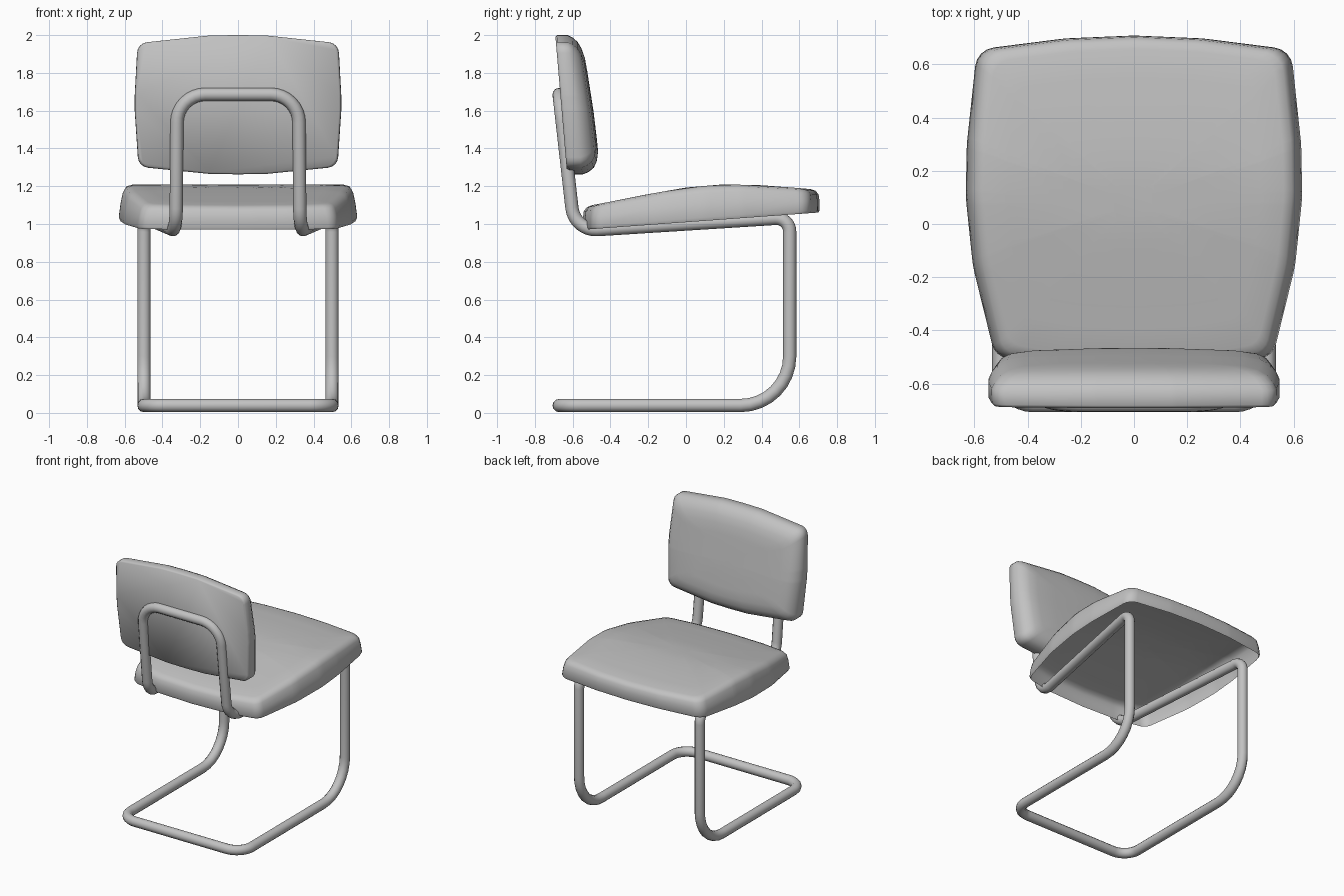
import bpy, bmesh, math
from mathutils import Vector

cube = bpy.data.objects.get("Cube")
if cube:
    bpy.data.objects.remove(cube, do_unlink=True)

grey = bpy.data.materials.new("plain_grey")
grey.use_nodes = True
grey.diffuse_color = (0.54, 0.54, 0.54, 1)
grey.node_tree.nodes["Principled BSDF"].inputs["Base Color"].default_value = (0.54, 0.54, 0.54, 1)


def fillet(corners, steps=8):
    """Round each corner (point, radius) of a closed path with an arc."""
    path = []
    for i, (p, r) in enumerate(corners):
        p = Vector(p)
        a = (Vector(corners[i - 1][0]) - p).normalized()
        b = (Vector(corners[(i + 1) % len(corners)][0]) - p).normalized()
        if r == 0:
            path.append(p)
            continue
        half = a.angle(b) / 2
        centre = p + (a + b).normalized() * r / math.sin(half)
        reach = r / math.tan(half)
        start, end = p + a * reach - centre, p + b * reach - centre
        path += [centre + start.slerp(end, k / steps) * r for k in range(steps + 1)]
    return path


def mirrored(half):
    """Complete a closed half path by reflecting it across x = 0."""
    return half + [((-p[0], p[1], p[2]), r) for p, r in reversed(half) if p[0] > 0]


def finish(obj, angle):
    obj.data.materials.clear()
    obj.data.materials.append(grey)
    bpy.ops.object.select_all(action='DESELECT')
    obj.select_set(True)
    bpy.context.view_layer.objects.active = obj
    bpy.ops.object.shade_smooth_by_angle(angle=math.radians(angle))


def tube(name, path, radius):
    curve = bpy.data.curves.new(name, 'CURVE')
    curve.dimensions = '3D'
    curve.bevel_depth = radius
    curve.bevel_resolution = 4
    spline = curve.splines.new('POLY')
    spline.points.add(len(path) - 1)
    for point, co in zip(spline.points, path):
        point.co = (*co, 1)
    spline.use_cyclic_u = True
    obj = bpy.data.objects.new(name, curve)
    bpy.context.collection.objects.link(obj)
    bpy.ops.object.select_all(action='DESELECT')
    obj.select_set(True)
    bpy.context.view_layer.objects.active = obj
    bpy.ops.object.convert(target='MESH')
    finish(bpy.context.object, 60)


def cushion(name, outline, layers, place, closed_base):
    """Stack shrinking copies of an outline; place(x, v, t) maps them into space."""
    mid = (max(p.y for p in outline) + min(p.y for p in outline)) / 2
    half_x = max(p.x for p in outline)
    half_y = max(p.y for p in outline) - mid
    bm = bmesh.new()
    rings = []
    for inset_x, inset_y, t in layers:
        sx, sy = 1 - inset_x / half_x, 1 - inset_y / half_y
        rings.append([bm.verts.new(place(p.x * sx, mid + (p.y - mid) * sy, t)) for p in outline])
    n = len(outline)
    for low, high in zip(rings, rings[1:]):
        for i in range(n):
            j = (i + 1) % n
            bm.faces.new((low[i], low[j], high[j], high[i]))
    if closed_base:
        bm.faces.new(rings[0][::-1])
    bm.faces.new(rings[-1])
    bmesh.ops.recalc_face_normals(bm, faces=bm.faces)
    mesh = bpy.data.meshes.new(name)
    bm.to_mesh(mesh)
    bm.free()
    obj = bpy.data.objects.new(name, mesh)
    bpy.context.collection.objects.link(obj)
    finish(obj, 60)


def profile(keys, v):
    """Interpolate a height from (position, height) keys."""
    v = min(max(v, keys[0][0]), keys[-1][0])
    for (a, p), (b, q) in zip(keys, keys[1:]):
        if v <= b:
            return p + (q - p) * (v - a) / (b - a)


# Cantilever frame: one continuous bent tube
frame = mirrored([
    ((0.498, -0.672, 0.039), 0.12),
    ((0.498, 0.549, 0.039), 0.26),
    ((0.498, 0.549, 1.034), 0.07),
    ((0.328, -0.59, 0.962), 0.13),
    ((0.322, -0.672, 1.686), 0.15),
])
tube("tube_frame", fillet(frame), 0.035)

# Seat cushion: domed shell, open underneath, with flared sides
SEAT_TOP = [(-0.55, 1.09), (-0.4, 1.118), (-0.2, 1.158), (0, 1.193), (0.2, 1.21),
            (0.4, 1.205), (0.6, 1.19), (0.71, 1.18)]


def seat_place(x, y, t):
    low = 0.973 + 0.073 * (y + 0.5)
    return (x, y, low + t * (profile(SEAT_TOP, y) - low))


seat_outline = fillet(mirrored([
    ((0, -0.547, 0), 0), ((0.3, -0.535, 0), 0.5), ((0.522, -0.497, 0), 0.07),
    ((0.605, -0.16, 0), 0.5), ((0.632, 0.1, 0), 0.5), ((0.628, 0.3, 0), 0.5),
    ((0.59, 0.655, 0), 0.08), ((0.26, 0.697, 0), 0.5), ((0, 0.708, 0), 0),
]), 4)
SEAT_LAYERS = [(0.008, 0.006, 0), (0, 0, 0.1), (0.01, 0.001, 0.5), (0.022, 0.006, 0.8),
               (0.038, 0.022, 0.95), (0.07, 0.05, 1)]
SEAT_LAYERS += [(0.632 * k / 8, 0.628 * k / 8, 1) for k in range(2, 8)]
cushion("seat_cushion", seat_outline, SEAT_LAYERS, seat_place, False)

# Back cushion: flat rear, softly crowned padding facing the seat
PAD = [(1.26, 0.168), (1.4, 0.175), (1.6, 0.168), (1.85, 0.15), (2.0, 0.13)]


def back_place(x, z, t):
    rear = -0.692 + 0.085 * (2 - z)
    crown = 1 - 0.1 * (x / 0.55) ** 2
    return (x, rear + t * profile(PAD, z) * crown, z)


back_outline = fillet(mirrored([
    ((0, 1.263, 0), 0), ((0.15, 1.265, 0), 0.3), ((0.527, 1.303, 0), 0.06),
    ((0.547, 1.6, 0), 0.4), ((0.547, 1.68, 0), 0.4), ((0.532, 1.957, 0), 0.06),
    ((0.15, 1.998, 0), 0.3), ((0, 2.0, 0), 0),
]), 4)
BACK_LAYERS = [(0.012, 0.008, 0), (0.001, 0, 0.08), (0, 0, 0.5), (0.013, 0.012, 0.68),
               (0.035, 0.035, 0.85), (0.07, 0.07, 0.95), (0.13, 0.12, 1)]
BACK_LAYERS += [(0.547 * k, 0.368 * k, 1) for k in (0.5, 0.7, 0.9)]
cushion("back_cushion", back_outline, BACK_LAYERS, back_place, True)
